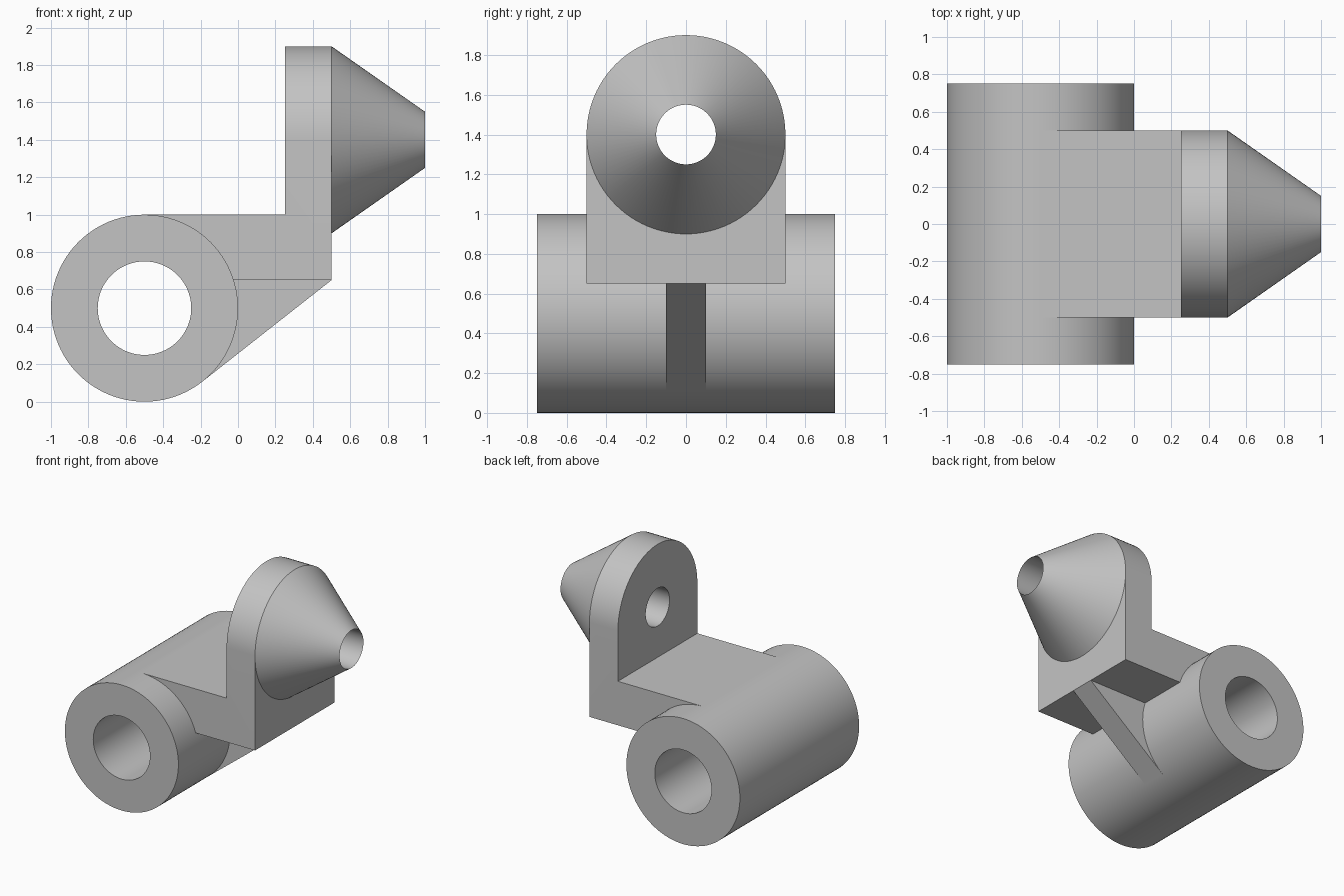
import bpy, bmesh, math
from mathutils import Vector

if "Cube" in bpy.data.objects:
    bpy.data.objects.remove(bpy.data.objects["Cube"], do_unlink=True)

SEG = 96
GREY = (0.55, 0.55, 0.55, 1)
steel = bpy.data.materials.new("plain_grey")
steel.use_nodes = True
steel.diffuse_color = GREY
steel.node_tree.nodes["Principled BSDF"].inputs["Base Color"].default_value = GREY


def finish(name, bm):
    bmesh.ops.recalc_face_normals(bm, faces=bm.faces)
    mesh = bpy.data.meshes.new(name)
    bm.to_mesh(mesh)
    bm.free()
    mesh.materials.append(steel)
    obj = bpy.data.objects.new(name, mesh)
    bpy.context.collection.objects.link(obj)
    return obj


def prism(name, points, depth):
    """Extrude a closed outline of 3D points along a vector."""
    bm = bmesh.new()
    face = bm.faces.new([bm.verts.new(p) for p in points])
    extruded = bmesh.ops.extrude_face_region(bm, geom=[face])
    moved = [v for v in extruded["geom"] if isinstance(v, bmesh.types.BMVert)]
    bmesh.ops.translate(bm, verts=moved, vec=depth)
    return finish(name, bm)


def side_prism(name, outline, half_width):
    """Extrude an (x, z) outline symmetrically across y."""
    return prism(name, [(x, -half_width, z) for x, z in outline],
                 Vector((0, 2 * half_width, 0)))


def lathe(name, profile, centre, axis, across):
    """Turn a closed (along, radius) profile about an axis."""
    axis, across = Vector(axis), Vector(across)
    up = axis.cross(across)
    bm = bmesh.new()
    rings = []
    for along, radius in profile:
        ring = []
        for i in range(SEG):
            a = math.tau * i / SEG
            spoke = across * math.cos(a) + up * math.sin(a)
            ring.append(bm.verts.new(Vector(centre) + axis * along + spoke * radius))
        rings.append(ring)
    for k, ring in enumerate(rings):
        following = rings[(k + 1) % len(rings)]
        for i in range(SEG):
            j = (i + 1) % SEG
            bm.faces.new((ring[i], ring[j], following[j], following[i]))
    return finish(name, bm)


def cut(obj, cutter, operation):
    cutter.hide_render = True
    mod = obj.modifiers.new(operation, "BOOLEAN")
    mod.object, mod.operation, mod.solver = cutter, operation, "EXACT"
    bpy.context.view_layer.objects.active = obj
    bpy.ops.object.modifier_apply(modifier=mod.name)
    bpy.data.objects.remove(cutter, do_unlink=True)


def arc(radius, start, end, steps):
    angles = [start + (end - start) * i / steps for i in range(steps + 1)]
    return [(radius * math.cos(a), radius * math.sin(a)) for a in angles]


# Horizontal bored barrel
barrel = lathe("barrel", [(-0.75, 0.25), (-0.75, 0.5), (0.75, 0.5), (0.75, 0.25)],
               (-0.5, 0, 0.5), (0, 1, 0), (1, 0, 0))

# L-shaped arm, trimmed to a round top and drilled
arm = side_prism("arm_and_plate", [(-0.5, 1), (0.25, 1), (0.25, 2), (0.5, 2),
                                   (0.5, 0.65), (-0.15, 0.65), (-0.5, 0.9)], 0.6)
dome = [(-0.5, 0.5), (0.5, 0.5)]
dome += [(y, 1.4 + z) for y, z in arc(0.5, 0, math.pi, SEG // 2)]
cut(arm, prism("round_trim", [(-0.7, y, z) for y, z in dome], Vector((1.4, 0, 0))),
    "INTERSECT")
hole = arc(0.15, 0, math.tau, SEG)[:-1]
cut(arm, prism("drill", [(0.1, y, 1.4 + z) for y, z in hole], Vector((0.6, 0, 0))),
    "DIFFERENCE")

# Hollow cone nozzle
cone = lathe("cone_nozzle", [(0.5, 0.5), (1, 0.15), (0.5, 0.15)],
             (0, 0, 1.4), (1, 0, 0), (0, 1, 0))

# Central rib, tangent to the barrel
reach = Vector((1, 0.15))
angle = math.atan2(reach.y, reach.x) - math.acos(0.5 / reach.length)
touch = (-0.5 + 0.5 * math.cos(angle), 0.5 + 0.5 * math.sin(angle))
rib = side_prism("support_rib", [touch, (0.5, 0.65), (-0.12, 0.65)], 0.1)

# Smooth round surfaces, sharp edges
bpy.ops.object.select_all(action="DESELECT")
for obj in (barrel, arm, cone, rib):
    obj.select_set(True)
bpy.context.view_layer.objects.active = barrel
bpy.ops.object.shade_smooth_by_angle(angle=math.radians(30))
